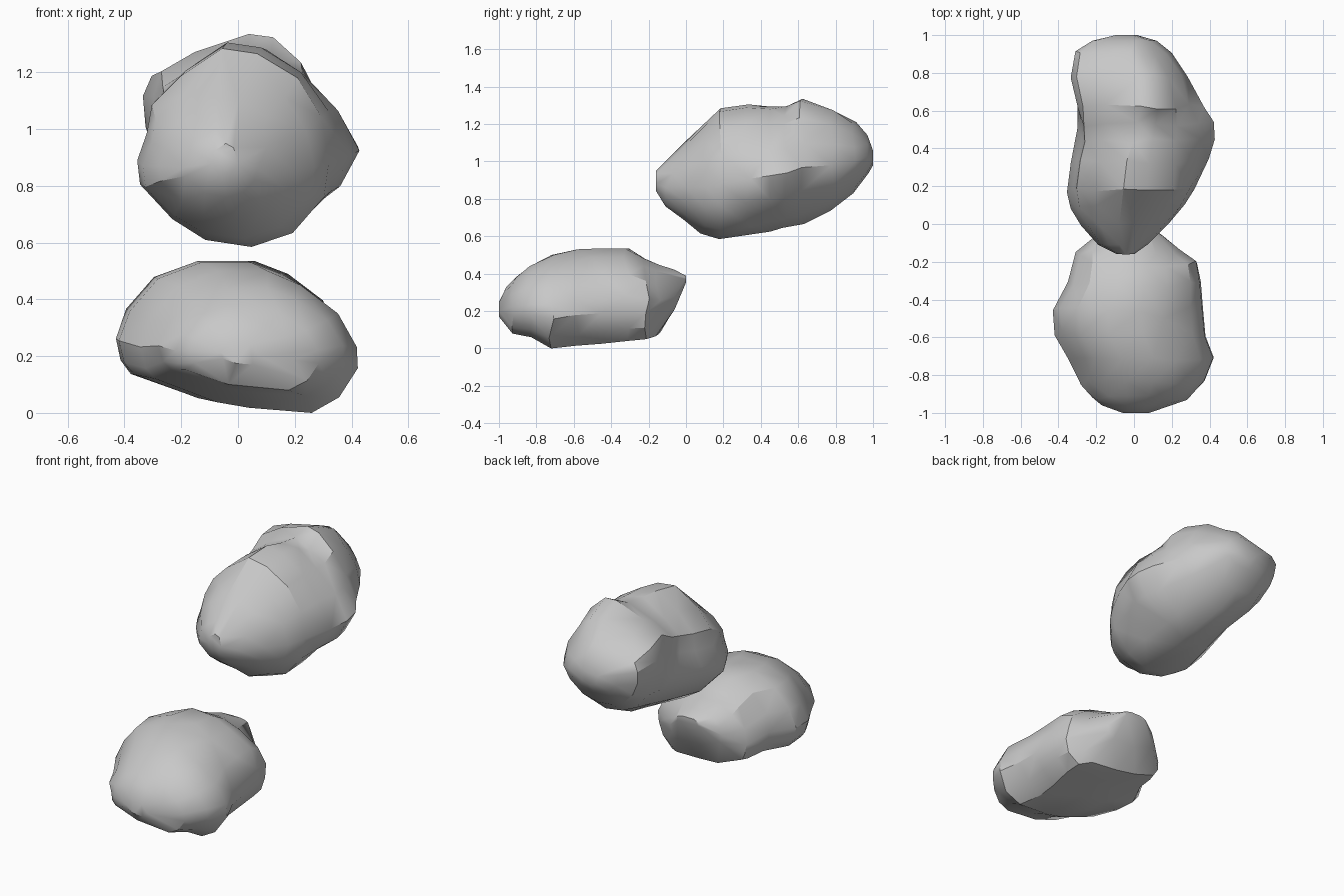
import bpy, bmesh, math, random
from mathutils import Vector

random.seed(4)
if "Cube" in bpy.data.objects:
    bpy.data.objects.remove(bpy.data.objects["Cube"])

# Plain stone grey
stone = bpy.data.materials.new("stone_grey")
stone.use_nodes = True
grey = (0.58, 0.58, 0.58, 1)
stone.diffuse_color = grey
stone.node_tree.nodes["Principled BSDF"].inputs["Base Color"].default_value = grey


def make_rock(name, stations, front, back, blend, pokes=()):
    """Loft a section along y; stations are (y, left, right, bottom, top)."""
    bm = bmesh.new()
    rings = []
    for y, left, right, low, high in stations:
        t = min(max((y - blend[0]) / (blend[1] - blend[0]), 0), 1)
        ring = []
        for a, b in zip(front, back):
            u, v = Vector(a).lerp(Vector(b), t)
            ring.append(bm.verts.new(((left + right) / 2 + u * (right - left) / 2,
                                      y, (low + high) / 2 + v * (high - low) / 2)))
        rings.append(ring)
    n = len(front)
    for r, s in zip(rings, rings[1:]):
        for i in range(n):
            j = (i + 1) % n
            bm.faces.new((r[i], r[j], s[j], s[i]))
    bm.faces.new(rings[0])
    bm.faces.new(rings[-1])
    # Local bumps and chips, then slight unevenness between the end rings
    for centre, radius, push in pokes:
        for v in bm.verts:
            d = (v.co - Vector(centre)).length / radius
            if d < 1:
                v.co += Vector(push) * (1 - d * d)
    for ring in rings[2:-2]:
        for v in ring:
            v.co.y += random.uniform(-0.015, 0.015)
    bmesh.ops.recalc_face_normals(bm, faces=bm.faces)
    bmesh.ops.triangulate(bm, faces=bm.faces)
    mesh = bpy.data.meshes.new(name)
    bm.to_mesh(mesh)
    bm.free()
    mesh.materials.append(stone)
    rock = bpy.data.objects.new(name, mesh)
    bpy.context.collection.objects.link(rock)
    # Break the regular grid into irregular facets
    bpy.ops.object.select_all(action="DESELECT")
    rock.select_set(True)
    bpy.context.view_layer.objects.active = rock
    facets = rock.modifiers.new("facets", "DECIMATE")
    facets.ratio = 0.8
    bpy.ops.object.modifier_apply(modifier=facets.name)
    bpy.ops.object.shade_smooth_by_angle(angle=math.radians(32))
    return rock


# Lower rock: broad, flat underside leaning to one side, squarer at the rear
slab = [(.56, -1), (.81, -.78), (.98, -.37), (.97, -.07), (.8, .4), (.46, .8),
        (.16, 1), (-.28, 1), (-.65, .78), (-.9, .33), (-1, -.07), (-.95, -.37),
        (-.86, -.52), (-.3, -.85), (0, -.93)]
slab_rear = [(.72, -1), (.93, -.72), (1, -.35), (.98, 0), (.85, .45), (.5, .82),
             (.16, 1), (-.28, 1), (-.68, .78), (-.92, .35), (-1, -.07),
             (-.97, -.37), (-.88, -.6), (-.35, -.88), (.1, -.96)]
make_rock("lower_rock", [
    (-1, -.06, .08, .17, .25), (-.96, -.17, .2, .12, .33),
    (-.92, -.22, .29, .08, .38),
    (-.84, -.28, .38, .06, .44), (-.72, -.345, .43, .0, .5),
    (-.58, -.42, .385, .015, .53), (-.45, -.43, .37, .025, .535),
    (-.32, -.35, .355, .04, .535), (-.21, -.325, .335, .05, .48),
    (-.15, -.31, .26, .065, .45), (-.06, -.2, .15, .21, .42),
    (0, -.09, .07, .35, .39)], slab, slab_rear, (-.65, -.25))

# Upper rock: rounded front, squarer raised rear corner
round_end = [(.17, -1), (.6, -.86), (.92, -.5), (1, -.15), (.9, .3), (.65, .7),
             (.23, .95), (-.12, 1), (-.55, .72), (-.85, .43), (-.9, .15),
             (-1, -.13), (-.97, -.38), (-.64, -.72), (-.3, -.93)]
square_end = [(.1, -1), (.5, -.85), (.85, -.5), (1, -.1), (.89, .3), (.68, .7),
              (.4, .97), (.15, 1), (-.5, .84), (-.9, .66), (-1, .4), (-.97, 0),
              (-.85, -.4), (-.6, -.75), (-.25, -.95)]
make_rock("upper_rock", [
    (-.16, -.09, .0, .84, .95), (-.11, -.19, .07, .76, 1),
    (0, -.28, .18, .685, 1.11), (.09, -.335, .27, .615, 1.2),
    (.18, -.355, .33, .585, 1.285), (.33, -.335, .34, .605, 1.305),
    (.44, -.315, .335, .625, 1.295), (.53, -.31, .335, .645, 1.295),
    (.62, -.305, .325, .665, 1.335), (.78, -.335, .285, .735, 1.28),
    (.9, -.31, .2, .83, 1.21), (.97, -.22, .12, .93, 1.14),
    (1, -.1, .02, .98, 1.06)], round_end, square_end, (.35, .7),
    [((.35, .47, .92), .22, (.095, 0, .01)),
     ((.13, .54, 1.27), .08, (0, 0, -.04)),
     ((.32, .2, .83), .07, (-.03, 0, 0)),
     ((-.32, .48, 1.05), .14, (.02, 0, 0))])
